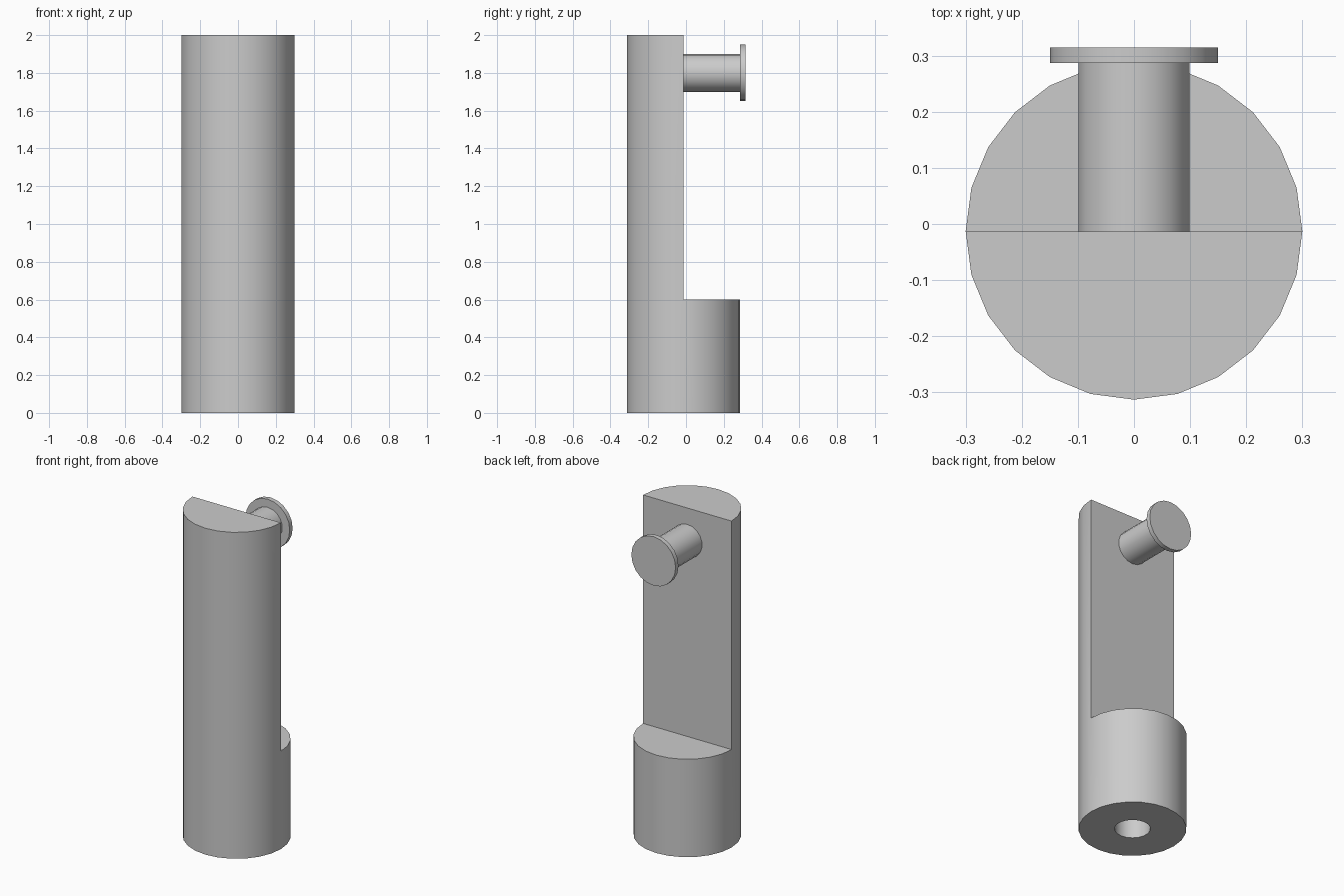
import bpy
import math

cube = bpy.data.objects.get("Cube")
if cube:
    bpy.data.objects.remove(cube, do_unlink=True)

AXIS_Y = -0.013     # the post's own axis
PEG_Z = 1.8

grey = bpy.data.materials.new("plain grey")
grey.use_nodes = True
grey.diffuse_color = (0.6, 0.6, 0.6, 1)
grey.node_tree.nodes["Principled BSDF"].inputs["Base Color"].default_value = (0.6, 0.6, 0.6, 1)


def cylinder(name, radius, depth, location, sides, along_y=False):
    bpy.ops.mesh.primitive_cylinder_add(
        vertices=sides, radius=radius, depth=depth, location=location,
        rotation=(math.pi / 2 if along_y else 0, 0, 0))
    obj = bpy.context.object
    obj.name = name
    obj.data.materials.append(grey)
    return obj


def cut(target, cutter):
    mod = target.modifiers.new("cut", 'BOOLEAN')
    mod.operation = 'DIFFERENCE'
    mod.solver = 'EXACT'
    mod.object = cutter
    bpy.context.view_layer.objects.active = target
    bpy.ops.object.modifier_apply(modifier=mod.name)
    bpy.data.objects.remove(cutter, do_unlink=True)


def smooth(obj):
    bpy.ops.object.select_all(action='DESELECT')
    obj.select_set(True)
    bpy.context.view_layer.objects.active = obj
    bpy.ops.object.shade_smooth_by_angle(angle=math.radians(30))


# Round post, its rear half cut away above the base
post = cylinder("post", 0.3, 2, (0, AXIS_Y, 1), 24)
bpy.ops.mesh.primitive_cube_add(size=1, location=(0, AXIS_Y + 0.5, 1.6))
notch = bpy.context.object
notch.scale = (2, 1, 2)
notch.data.materials.append(grey)
cut(post, notch)

# Blind socket in the underside
cut(post, cylinder("socket_cutter", 0.1, 0.6, (0, AXIS_Y, 0), 18))

# Peg on the flat face, with a wider end flange
peg = cylinder("peg", 0.1, 0.3, (0, AXIS_Y + 0.15, PEG_Z), 18, True)
flange = cylinder("peg_flange", 0.15, 0.028, (0, 0.301, PEG_Z), 20, True)

for part in (post, peg, flange):
    smooth(part)
